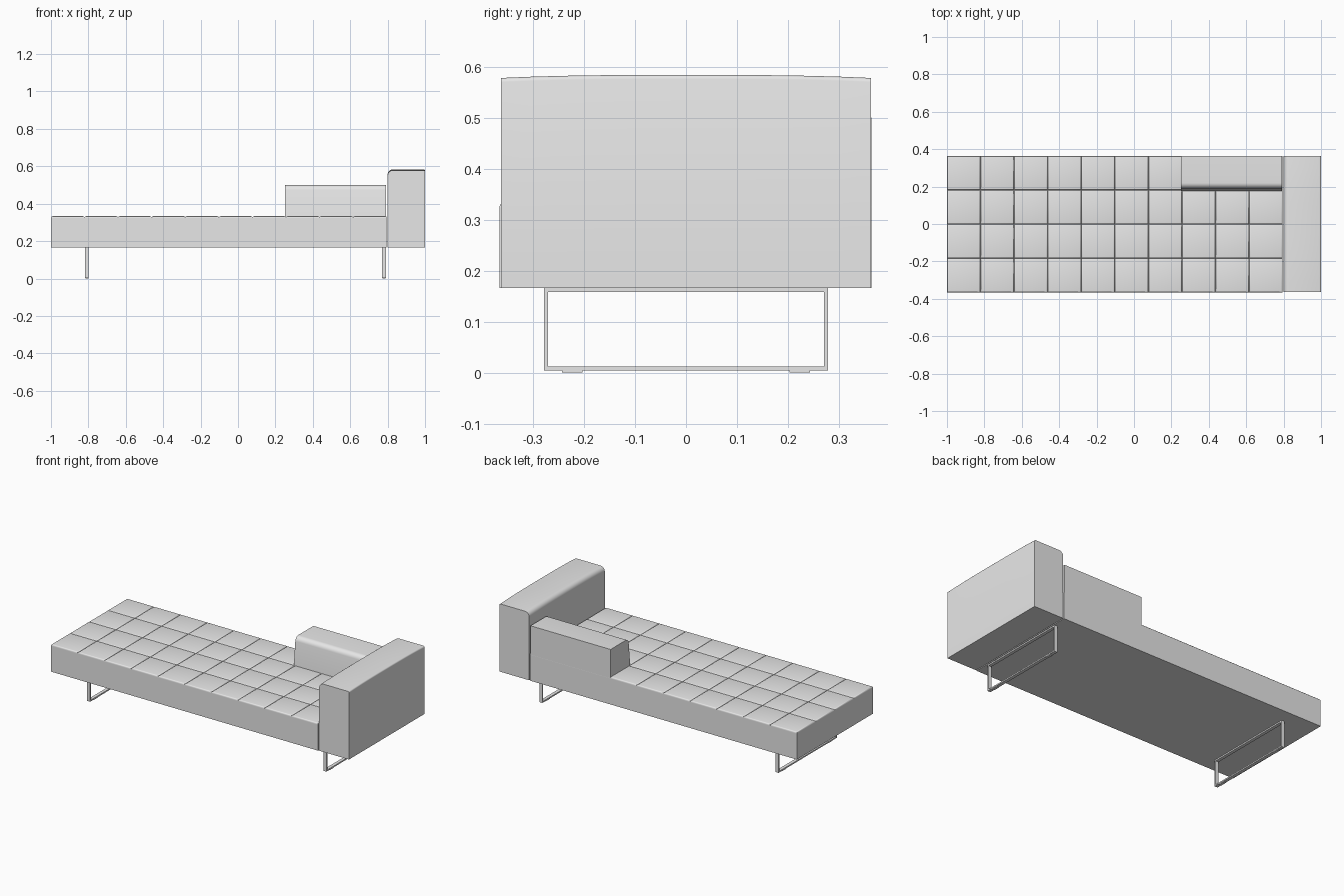
import bpy, bmesh, math
from mathutils import Matrix, Vector

if "Cube" in bpy.data.objects:
    bpy.data.objects.remove(bpy.data.objects["Cube"], do_unlink=True)

grey = bpy.data.materials.new("plain_grey")
grey.use_nodes = True
COLOUR = (0.8, 0.8, 0.8, 1)
grey.diffuse_color = COLOUR
grey.node_tree.nodes["Principled BSDF"].inputs["Base Color"].default_value = COLOUR


def finish(name, bm):
    bmesh.ops.recalc_face_normals(bm, faces=bm.faces[:])
    mesh = bpy.data.meshes.new(name)
    bm.to_mesh(mesh)
    bm.free()
    mesh.materials.append(grey)
    obj = bpy.data.objects.new(name, mesh)
    bpy.context.collection.objects.link(obj)
    bpy.ops.object.select_all(action="DESELECT")
    obj.select_set(True)
    bpy.context.view_layer.objects.active = obj
    bpy.ops.object.shade_smooth_by_angle(angle=math.radians(35))
    return obj


def add_box(bm, lo, hi):
    lo, hi = Vector(lo), Vector(hi)
    matrix = Matrix.Translation((lo + hi) / 2) @ Matrix.Diagonal((*(hi - lo), 1))
    return bmesh.ops.create_cube(bm, size=1, matrix=matrix)["verts"]


def arc(cx, cz, r, start, end, steps=6):
    angles = [math.radians(start + (end - start) * i / steps) for i in range(steps + 1)]
    return [(cx + r * math.cos(a), cz + r * math.sin(a)) for a in angles]


def loft(bm, rings):
    rings = [[bm.verts.new(p) for p in ring] for ring in rings]
    for a, b in zip(rings, rings[1:]):
        for i in range(len(a)):
            j = (i + 1) % len(a)
            bm.faces.new((a[i], a[j], b[j], b[i]))
    bm.faces.new(rings[0])
    bm.faces.new(rings[-1])


# Mattress body
X0, X1, Y0, Y1 = -1.0, 0.795, -0.366, 0.364
BOTTOM, SEAM, TOP = 0.166, 0.322, 0.333
bm = bmesh.new()
add_box(bm, (X0, Y0, BOTTOM), (X1, Y1, SEAM))
finish("mattress_body", bm)

# Tufted squares with softened upper edges
COLS, ROWS = 10, 4
dx, dy = (X1 - X0) / COLS, (Y1 - Y0) / ROWS
bm = bmesh.new()
for i in range(COLS):
    for j in range(ROWS):
        x, y = X0 + i * dx, Y0 + j * dy
        add_box(bm, (x, y, SEAM), (x + dx, y + dy, TOP))
bmesh.ops.delete(bm, geom=[f for f in bm.faces if f.calc_center_median().z < SEAM + 0.001],
                 context="FACES_ONLY")
rims = [e for e in bm.edges if min(v.co.z for v in e.verts) > TOP - 0.001]
bmesh.ops.bevel(bm, geom=rims, offset=0.008, segments=3, profile=0.5, affect="EDGES")
finish("mattress_squares", bm)

# Back bolster: leaning front and rounded upper front edge
side = [(Y1, TOP - 0.008), (Y1, 0.5)] + arc(0.22, 0.47, 0.03, 90, 173) + [(0.175, TOP - 0.008)]
bm = bmesh.new()
loft(bm, [[(x, y, z) for y, z in side] for x in (0.252, 0.79)])
finish("back_bolster", bm)

# Armrest: rounded inner edge and slightly crowned top
profile = ([(0.8, BOTTOM), (1.0, BOTTOM)] + arc(0.992, 0.576, 0.008, 0, 90, 3)
           + arc(0.828, 0.556, 0.028, 90, 180))
HALF, STEPS = 0.363, 12
bm = bmesh.new()
rings = []
for i in range(STEPS + 1):
    t = 2 * i / STEPS - 1
    rings.append([(x, t * HALF, z - (0.006 * abs(t) ** 3 if z > 0.5 else 0)) for x, z in profile])
loft(bm, rings)
finish("armrest", bm)

# Sled legs: rectangular flat-bar frames on small pads
LEG_HALF, BAR, FLOOR = 0.279, 0.008, 0.004
for name, x in (("foot_end", -0.808), ("armrest_end", 0.78)):
    a, b = x - 0.01, x + 0.01
    bm = bmesh.new()
    add_box(bm, (a, -LEG_HALF, FLOOR), (b, LEG_HALF, FLOOR + BAR))
    add_box(bm, (a, -LEG_HALF, BOTTOM - BAR), (b, LEG_HALF, BOTTOM))
    for s in (-1, 1):
        ys = sorted((s * LEG_HALF, s * (LEG_HALF - BAR)))
        add_box(bm, (a, ys[0], FLOOR + BAR), (b, ys[1], BOTTOM - BAR))
    finish(name + "_leg_frame", bm)
    bm = bmesh.new()
    for s in (-1, 1):
        add_box(bm, (x - 0.008, s * 0.223 - 0.02, 0), (x + 0.008, s * 0.223 + 0.02, FLOOR))
    finish(name + "_foot_pads", bm)
